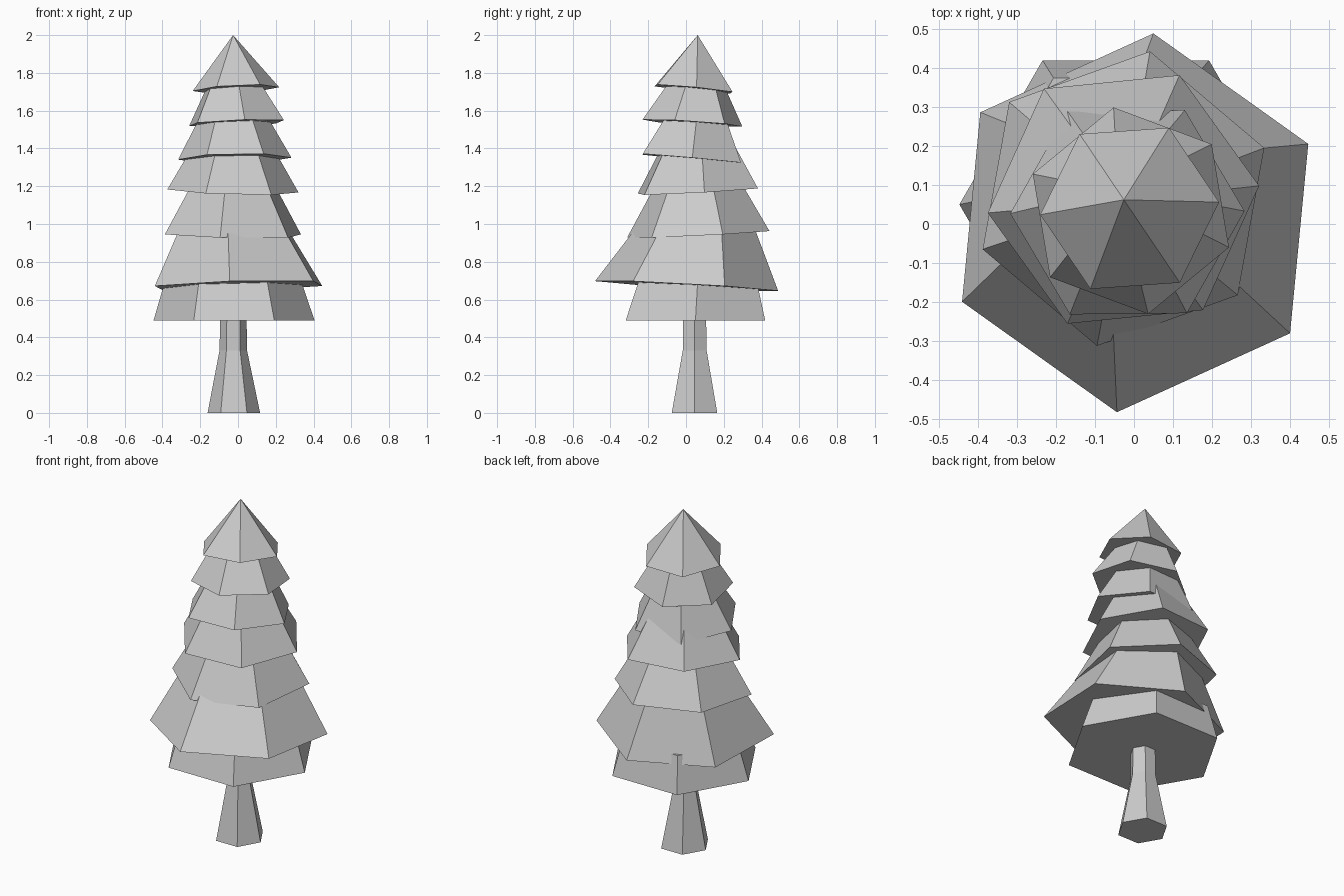
import bpy, bmesh
from math import cos, sin, pi, radians

if "Cube" in bpy.data.objects:
    bpy.data.objects.remove(bpy.data.objects["Cube"])

AXIS = (-0.026, 0.062)  # line of the crown


def ring(bm, c, r, z, deg=0.0, sx=0.0, sy=0.0):
    """Hexagon around c, tilted by slopes sx, sy."""
    out = []
    for i in range(6):
        a = radians(deg) + i * pi / 3
        dx, dy = r * cos(a), r * sin(a)
        out.append(bm.verts.new((c[0] + dx, c[1] + dy, z + sx * dx + sy * dy)))
    return out


def bridge(bm, lo, hi):
    for i in range(6):
        j = (i + 1) % 6
        bm.faces.new((lo[i], lo[j], hi[j], hi[i]))


def finish(bm, name):
    bmesh.ops.recalc_face_normals(bm, faces=bm.faces)
    me = bpy.data.meshes.new(name)
    bm.to_mesh(me)
    bm.free()
    bpy.context.collection.objects.link(bpy.data.objects.new(name, me))


# Trunk with flared foot
bm = bmesh.new()
rings = [ring(bm, (-0.022, 0.045), 0.139, 0.0),
         ring(bm, (-0.025, 0.046), 0.073, 0.33),
         ring(bm, (-0.024, 0.046), 0.068, 0.60)]
for lo, hi in zip(rings, rings[1:]):
    bridge(bm, lo, hi)
bm.faces.new(rings[0][::-1])
bm.faces.new(rings[-1])
finish(bm, "trunk")

# Foliage tiers: centre, radius, base z, rotation, slope x, slope y, top z, top radius
TIERS = [
    ((-0.021, 0.050), 0.426, 0.490, 0.0, 0.0, 0.0, 0.70, 0.36),
    ((0.003, 0.003), 0.487, 0.672, 24.5, 0.025, -0.055, 1.00, 0.30),
    ((-0.027, 0.065), 0.383, 0.945, 19.8, -0.018, 0.050, 1.24, 0.215),
    ((-0.027, 0.063), 0.349, 1.175, 5.7, -0.028, 0.054, 1.44, 0.195),
    ((-0.017, 0.030), 0.300, 1.346, 0.6, 0.018, -0.090, 1.62, 0.15),
    ((-0.008, 0.034), 0.268, 1.534, -20.5, 0.040, -0.064, 1.79, 0.12),
    ((-0.011, 0.040), 0.2295, 1.714, 4.0, 0.050, -0.095, 2.00, 0.0),
]
for n, (c, r, z, deg, sx, sy, tz, tr) in enumerate(TIERS, 1):
    bm = bmesh.new()
    lo = ring(bm, c, r, z, deg, sx, sy)
    bm.faces.new(lo[::-1])
    if tr:
        hi = ring(bm, AXIS, tr, tz, deg, sx, sy)
        bridge(bm, lo, hi)
        bm.faces.new(hi)
    else:
        tip = bm.verts.new((*AXIS, tz))
        for i in range(6):
            bm.faces.new((lo[i], lo[(i + 1) % 6], tip))
    finish(bm, f"foliage_tier_{n}")
